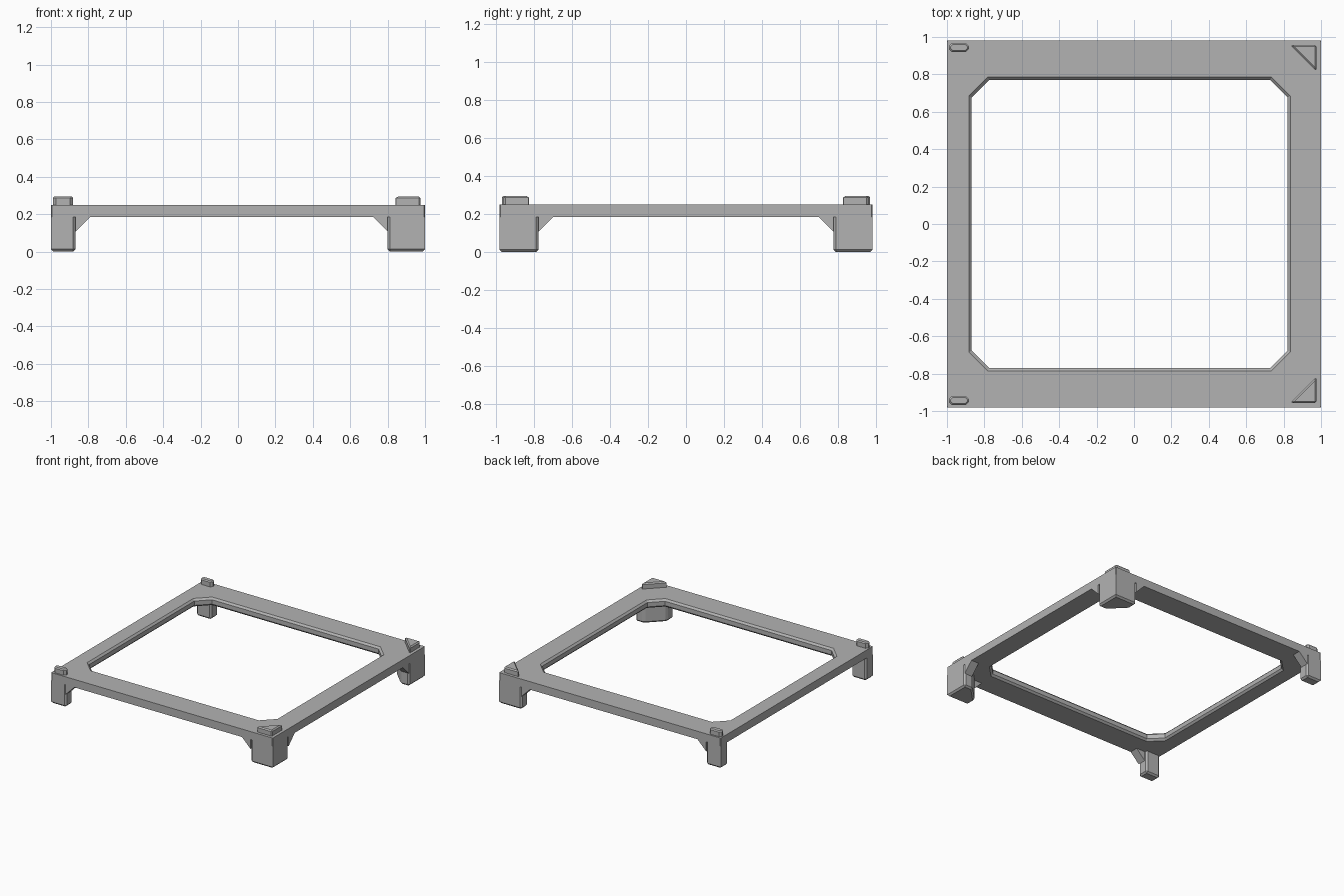
import bpy, bmesh

if "Cube" in bpy.data.objects:
    bpy.data.objects.remove(bpy.data.objects["Cube"])

grey = bpy.data.materials.new("plain_grey")
grey.use_nodes = True
grey.diffuse_color = (0.45, 0.45, 0.45, 1)
grey.node_tree.nodes["Principled BSDF"].inputs["Base Color"].default_value = grey.diffuse_color

TOP, UNDER = 0.25, 0.185          # deck heights
EDGE_X, EDGE_Y = 1.0, 0.98        # outer half sizes


def finish(name, bm):
    bmesh.ops.recalc_face_normals(bm, faces=bm.faces)
    mesh = bpy.data.meshes.new(name)
    bm.to_mesh(mesh)
    bm.free()
    mesh.materials.append(grey)
    obj = bpy.data.objects.new(name, mesh)
    bpy.context.collection.objects.link(obj)
    return obj


def octagon(x0, x1, y0, y1, c):
    return [(x0 + c, y0), (x1 - c, y0), (x1, y0 + c), (x1, y1 - c),
            (x1 - c, y1), (x0 + c, y1), (x0, y1 - c), (x0, y0 + c)]


def solid(points, offset):
    """Extrude a planar polygon of 3D points along an offset."""
    bm = bmesh.new()
    face = bm.faces.new([bm.verts.new(p) for p in points])
    out = bmesh.ops.extrude_face_region(bm, geom=[face], use_keep_orig=True)
    moved = [v for v in out["geom"] if isinstance(v, bmesh.types.BMVert)]
    bmesh.ops.translate(bm, verts=moved, vec=offset)
    return bm


def post(name, profile, z0, z1, free_z, width, bevel_sides=True):
    """Upright prism, chamfered at its free end and along its sides."""
    bm = solid([(x, y, z0) for x, y in profile], (0, 0, z1 - z0))
    bmesh.ops.recalc_face_normals(bm, faces=bm.faces)
    edges = []
    for e in bm.edges:
        a, b = (v.co for v in e.verts)
        at_corner = abs(a.x) == EDGE_X and abs(abs(a.y) - EDGE_Y) < 0.001
        upright = abs(a.z - b.z) > 0.001
        if upright and bevel_sides and not at_corner:
            edges.append(e)
        elif not upright and abs(a.z - free_z) < 0.001:
            edges.append(e)
    bmesh.ops.bevel(bm, geom=edges, offset=width, segments=1, affect='EDGES')
    return finish(name, bm)


# Deck frame: rings lofted around the section, closing on themselves
outer = octagon(-EDGE_X, EDGE_X, -EDGE_Y, EDGE_Y, 0.006)
wide = octagon(-0.882, 0.836, -0.785, 0.785, 0.1)
narrow = octagon(-0.868, 0.822, -0.771, 0.771, 0.094)
sections = [(outer, UNDER), (outer, TOP), (wide, TOP),
            (narrow, TOP - 0.015), (narrow, UNDER + 0.015), (wide, UNDER)]
bm = bmesh.new()
rings = [[bm.verts.new((x, y, z)) for x, y in ring] for ring, z in sections]
for i, ring in enumerate(rings):
    nxt = rings[(i + 1) % len(rings)]
    for k in range(8):
        m = (k + 1) % 8
        bm.faces.new((ring[k], ring[m], nxt[m], nxt[k]))
finish("deck_frame", bm)

# Corner parts, mirrored front to back
WIDE_LEG = [(1, 0.98), (0.8, 0.98), (0.8, 0.9), (0.925, 0.775), (1, 0.775)]
SLIM_LEG = [(-1, 0.98), (-1, 0.89), (-0.868, 0.89), (-0.868, 0.98)]
WIDE_PEG = [(0.836, 0.957), (0.976, 0.957), (0.976, 0.817)]
SLIM_PEG = octagon(-0.99, -0.882, 0.92, 0.967, 0.016)
THICK, REACH = 0.07, 0.078

for side, label in ((-1, "front"), (1, "back")):
    def flip(points):
        return [(x, y * side) for x, y in points]

    post(label + "_left_leg", flip(WIDE_LEG), 0, UNDER, 0, 0.013)
    post(label + "_right_leg", flip(SLIM_LEG), 0, UNDER, 0, 0.013)
    post(label + "_left_peg", flip(WIDE_PEG), TOP, 0.295, 0.295, 0.009)
    post(label + "_right_peg", flip(SLIM_PEG), TOP, 0.295, 0.295, 0.008, False)

    # Gussets along the front and back edges
    for x, d, end in ((0.8, -1, "left"), (-0.868, 1, "right")):
        tri = [(x, side * EDGE_Y, UNDER - REACH), (x, side * EDGE_Y, UNDER),
               (x + d * REACH, side * EDGE_Y, UNDER)]
        finish(f"{label}_{end}_gusset", solid(tri, (0, -side * THICK, 0)))

    # Gussets along the left edge
    y = side * 0.775
    tri = [(EDGE_X, y, UNDER - REACH), (EDGE_X, y, UNDER), (EDGE_X, y - side * REACH, UNDER)]
    finish(label + "_side_gusset", solid(tri, (-THICK, 0, 0)))
